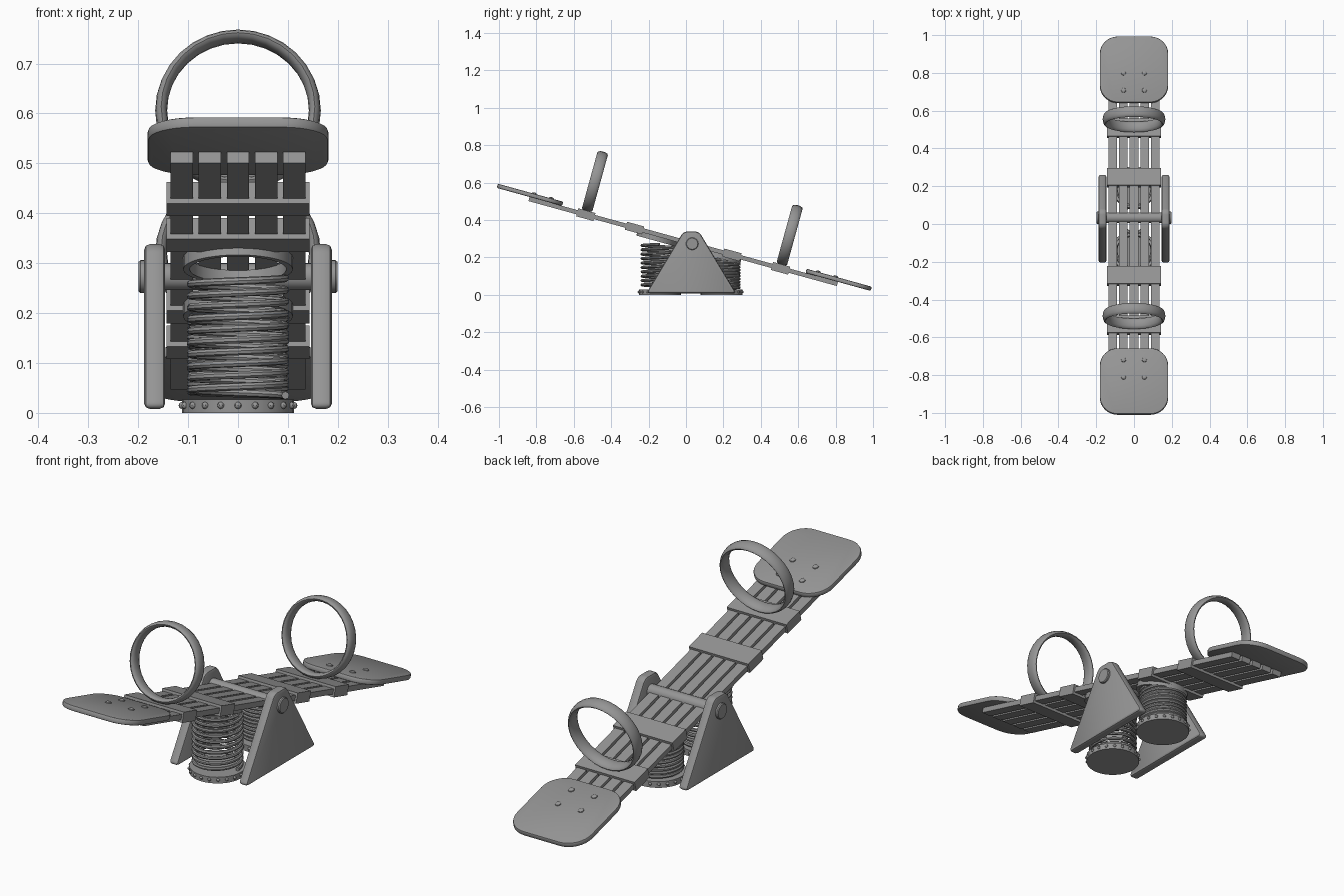
import bpy, bmesh, math
from mathutils import Matrix, Vector

cube = bpy.data.objects.get("Cube")
if cube:
    bpy.data.objects.remove(cube, do_unlink=True)

grey = bpy.data.materials.new("plain_grey")
grey.use_nodes = True
grey.diffuse_color = (0.3, 0.3, 0.3, 1)
grey.node_tree.nodes["Principled BSDF"].inputs["Base Color"].default_value = (0.3, 0.3, 0.3, 1)

# Tilted frame of the board: local y runs along it, local z is its normal
TILT = Matrix.Translation((0, -0.015, 0.285)) @ Matrix.Rotation(math.radians(-15.4), 4, 'X')
FLAT = Matrix.Identity(4)
ALONG_X = Matrix.Rotation(math.pi / 2, 4, 'Y')
ALONG_Y = Matrix.Rotation(math.pi / 2, 4, 'X')


def at(x, y, z):
    return Matrix.Translation((x, y, z))


def finish(name, bm, matrix, smooth=True):
    bmesh.ops.recalc_face_normals(bm, faces=bm.faces)
    mesh = bpy.data.meshes.new(name)
    bm.to_mesh(mesh)
    bm.free()
    mesh.materials.append(grey)
    obj = bpy.data.objects.new(name, mesh)
    bpy.context.collection.objects.link(obj)
    obj.matrix_world = matrix
    if smooth:
        shade(obj)
    return obj


def shade(obj):
    bpy.ops.object.select_all(action='DESELECT')
    obj.select_set(True)
    bpy.context.view_layer.objects.active = obj
    bpy.ops.object.shade_smooth_by_angle(angle=math.radians(35))


def box(name, size, matrix):
    bm = bmesh.new()
    bmesh.ops.create_cube(bm, size=1)
    bmesh.ops.scale(bm, vec=size, verts=bm.verts)
    return finish(name, bm, matrix, False)


def lathe(name, profile, matrix, steps=32, closed=False):
    """Spin a (radius, height) profile around local z."""
    bm = bmesh.new()
    verts = [bm.verts.new((r, 0, z)) for r, z in profile]
    pairs = list(zip(verts, verts[1:] + verts[:1] if closed else verts[1:]))
    edges = [bm.edges.new(p) for p in pairs]
    bmesh.ops.spin(bm, geom=verts + edges, cent=(0, 0, 0), axis=(0, 0, 1),
                   angle=math.tau, steps=steps)
    bmesh.ops.remove_doubles(bm, verts=bm.verts, dist=1e-5)
    return finish(name, bm, matrix)


def slab(name, outline, thickness, corner, edge, matrix):
    """Extrude an outline with rounded corners and softened rims."""
    bm = bmesh.new()
    bm.faces.new([bm.verts.new((x, y, -thickness / 2)) for x, y in outline])
    bmesh.ops.bevel(bm, geom=bm.verts[:], offset=corner, offset_type='OFFSET',
                    segments=8, profile=0.5, affect='VERTICES')
    grown = bmesh.ops.extrude_face_region(bm, geom=bm.faces[:])["geom"]
    bmesh.ops.translate(bm, vec=(0, 0, thickness),
                        verts=[g for g in grown if isinstance(g, bmesh.types.BMVert)])
    bmesh.ops.recalc_face_normals(bm, faces=bm.faces)
    rims = [e for e in bm.edges if abs(e.verts[0].co.z - e.verts[1].co.z) < 1e-6]
    bmesh.ops.bevel(bm, geom=rims, offset=edge, segments=2, profile=0.5, affect='EDGES')
    return finish(name, bm, matrix)


def spring(name, y, top, turns=10, per_turn=28):
    curve = bpy.data.curves.new(name, 'CURVE')
    curve.dimensions = '3D'
    curve.bevel_depth = 0.0078
    curve.bevel_resolution = 2
    curve.use_fill_caps = True
    line = curve.splines.new('POLY')
    count = turns * per_turn
    line.points.add(count)
    for i, point in enumerate(line.points):
        a = math.tau * i / per_turn
        point.co = (0.095 * math.cos(a), y + 0.095 * math.sin(a),
                    0.035 + (top - 0.035) * i / count, 1)
    curve.materials.append(grey)
    obj = bpy.data.objects.new(name, curve)
    bpy.context.collection.objects.link(obj)
    bpy.ops.object.select_all(action='DESELECT')
    obj.select_set(True)
    bpy.context.view_layer.objects.active = obj
    bpy.ops.object.convert(target='MESH')
    shade(bpy.context.view_layer.objects.active)


# Board: five long planks tied by four cross battens
for i in range(-2, 3):
    box(f"plank_{i + 3}", (0.045, 1.71, 0.023), TILT @ at(i * 0.0565, 0, 0))
for u in (-0.54, -0.27, 0.27, 0.54):
    box("batten", (0.286, 0.095, 0.044), TILT @ at(0, u, 0))

DOME = [(0.013, 0), (0.012, 0.004), (0.007, 0.007), (0, 0.008)]
HALF = 0.181
for side, end in ((-1, "front"), (1, "back")):
    # Seat with four bolts
    slab(f"{end}_seat", [(-HALF, -HALF), (HALF, -HALF), (HALF, HALF), (-HALF, HALF)],
         0.023, 0.095, 0.006, TILT @ at(0, side * 0.856, 0.023))
    for u in (0.74, 0.835):
        for x in (-0.055, 0.055):
            lathe(f"{end}_seat_bolt", DOME, TILT @ at(x, side * u, 0.034), 12)

    # Hoop handle with an oval section
    oval = [(0.154 + 0.012 * math.cos(a), 0.029 * math.sin(a))
            for a in (math.tau * k / 12 for k in range(12))]
    lathe(f"{end}_handle", oval, TILT @ at(0, side * 0.54, 0.184) @ ALONG_Y, 32, True)

# Springs with riveted feet and tilted collars
for end, y, top, u in (("front", -0.14, 0.27, -0.14), ("back", 0.19, 0.19, 0.215)):
    spring(f"{end}_spring", y, top)
    lathe(f"{end}_spring_foot", [(0, 0), (0.112, 0), (0.112, 0.027), (0, 0.027)], at(0, y, 0))
    lathe(f"{end}_spring_collar", [(0.097, -0.036), (0.11, -0.036), (0.11, -0.011), (0.097, -0.011)],
          TILT @ at(0, u, 0), 32, True)
    bm = bmesh.new()
    for k in range(20):
        spot = Matrix.Rotation(math.tau * k / 20, 4, 'Z') @ at(0, -0.112, 0.015)
        bmesh.ops.create_uvsphere(bm, u_segments=8, v_segments=6, radius=0.007, matrix=spot)
    finish(f"{end}_foot_rivets", bm, at(0, y, 0))

# Side supports: rounded triangles standing in the yz plane
UPRIGHT = Matrix(((0, 0, 1, 0), (1, 0, 0, 0), (0, 1, 0, 0), (0, 0, 0, 1)))
for side, name in ((1, "left"), (-1, "right")):
    slab(f"{name}_support", [(-0.24, 0.008), (0.24, 0.008), (0.042, 0.338), (-0.042, 0.338)],
         0.042, 0.02, 0.011, at(side * 0.167, 0.028, 0) @ UPRIGHT)

# Axle with wider end caps
PIVOT = at(0, 0.033, 0.273) @ ALONG_X
lathe("axle", [(0, -0.19), (0.027, -0.19), (0.027, 0.19), (0, 0.19)], PIVOT, 24)
for side in (-1, 1):
    lathe("axle_cap", [(0, 0.18), (0.033, 0.18), (0.033, 0.195), (0.03, 0.199), (0, 0.199)],
          PIVOT @ Matrix.Scale(side, 4, Vector((0, 0, 1))), 24)
